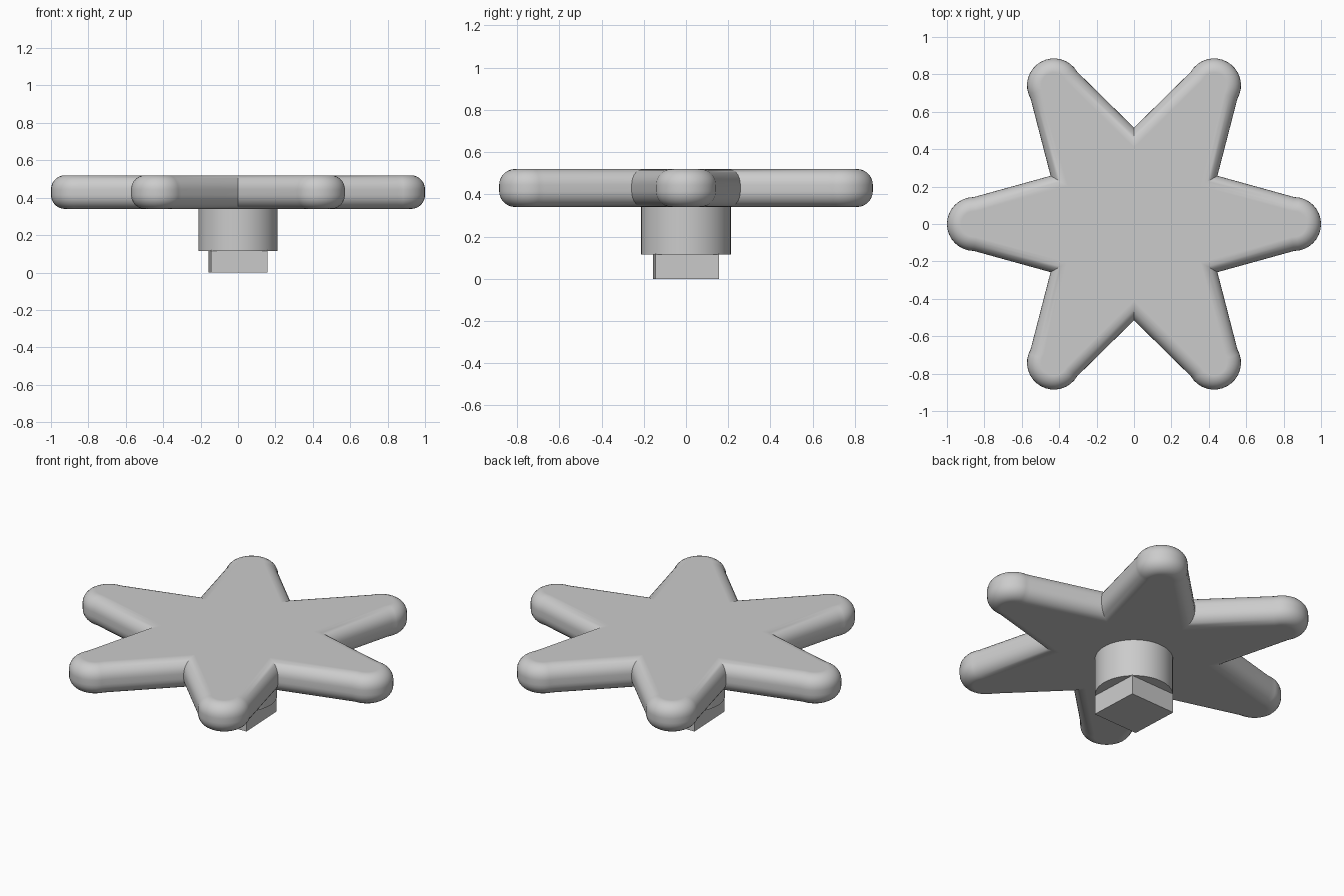
import bpy, bmesh, math
from mathutils import Vector

if "Cube" in bpy.data.objects:
    bpy.data.objects.remove(bpy.data.objects["Cube"])

grey = bpy.data.materials.new("plain grey")
grey.diffuse_color = (0.6, 0.6, 0.6, 1)
grey.use_nodes = True
grey.node_tree.nodes["Principled BSDF"].inputs["Base Color"].default_value = grey.diffuse_color


def finish(ob, name):
    ob.name = name
    ob.data.materials.append(grey)
    bpy.ops.object.select_all(action='DESELECT')
    ob.select_set(True)
    bpy.context.view_layer.objects.active = ob
    bpy.ops.object.shade_smooth_by_angle(angle=math.radians(32))


# Star outline: six tapered arms with round tips and sharp valleys
TIP, R, VALLEY, ARC = 0.856, 0.144, 0.515, 16
outline = []
for arm in range(6):
    a = arm * math.pi / 3
    d, p = Vector((math.cos(a), math.sin(a))), Vector((-math.sin(a), math.cos(a)))
    for i in range(ARC + 1):
        t = -math.pi / 2 + math.pi * i / ARC
        outline.append(d * (TIP + R * math.cos(t)) + p * (R * math.sin(t)))
    v = a + math.pi / 6
    outline.append(Vector((math.cos(v), math.sin(v))) * VALLEY)


def inset(points, dist):
    """Mitred inward offset of a counter-clockwise outline."""
    out = []
    for i, c in enumerate(points):
        e1 = (c - points[i - 1]).normalized()
        e2 = (points[(i + 1) % len(points)] - c).normalized()
        n1, n2 = Vector((-e1.y, e1.x)), Vector((-e2.y, e2.x))
        out.append(c + (n1 + n2) * dist / (1 + n1.dot(n2)))
    return out


# Knob body: stacked outline rings with rounded top and bottom edges
Z0, Z1, FILLET, STEPS = 0.34, 0.52, 0.075, 7
levels = []
for i in range(STEPS + 1):
    t = math.pi / 2 * i / STEPS
    levels.append((FILLET * (1 - math.sin(t)), FILLET * (1 - math.cos(t))))
rings = [(off, Z0 + h) for off, h in levels]
rings += [(off, Z1 - h) for off, h in reversed(levels)]

bm = bmesh.new()
loops = [[bm.verts.new((q.x, q.y, z)) for q in inset(outline, off)] for off, z in rings]
n = len(outline)
for lo, hi in zip(loops, loops[1:]):
    for i in range(n):
        j = (i + 1) % n
        bm.faces.new((lo[i], lo[j], hi[j], hi[i]))
bm.faces.new(loops[-1])
bm.faces.new(loops[0][::-1])
mesh = bpy.data.meshes.new("star_knob")
bm.to_mesh(mesh)
bm.free()
star = bpy.data.objects.new("star_knob", mesh)
bpy.context.collection.objects.link(star)
finish(star, "star_knob")
wn = star.modifiers.new("flat caps", 'WEIGHTED_NORMAL')
wn.keep_sharp = True

# Round hub under the star
bpy.ops.mesh.primitive_cylinder_add(vertices=64, radius=0.212, depth=0.245,
                                    location=(0, 0, 0.115 + 0.1225))
finish(bpy.context.object, "hub")

# Square drive peg, turned slightly
bpy.ops.mesh.primitive_cube_add(size=1, location=(0, 0, 0.06),
                                rotation=(0, 0, math.radians(2.5)))
peg = bpy.context.object
peg.scale = (0.302, 0.302, 0.12)
finish(peg, "square_peg")
